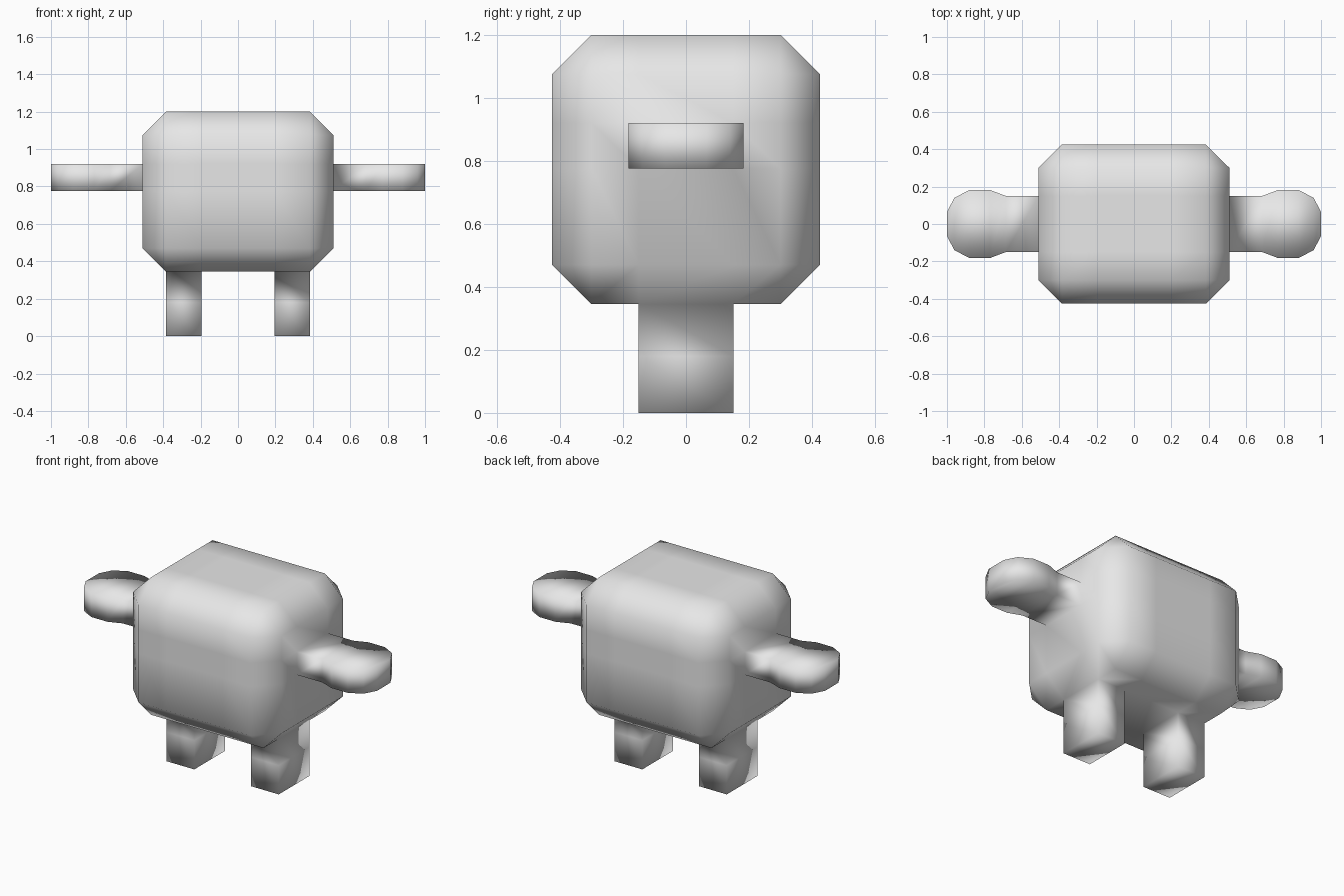
import bpy
import bmesh
from mathutils import Matrix, Vector

cube = bpy.data.objects.get("Cube")
if cube:
    bpy.data.objects.remove(cube, do_unlink=True)

# Single grey material
grey = bpy.data.materials.new("light grey")
grey.use_nodes = True
colour = (0.8, 0.8, 0.8, 1.0)
grey.diffuse_color = colour
grey.node_tree.nodes["Principled BSDF"].inputs["Base Color"].default_value = colour

HALF_X, HALF_Y, Z_LOW, Z_HIGH = 0.51, 0.425, 0.345, 1.2
CHAMFER = 0.125
LEG_INNER, LIMB_HALF = 0.195, 0.15
ARM_LOW, ARM_HIGH = 0.775, 0.92
ARM_STATIONS = [(0.685, 0.15), (0.77, 0.182), (0.88, 0.182), (0.96, 0.14), (1.0, 0.065)]

bm = bmesh.new()

# Chamfered box body
size = Matrix.Diagonal((2 * HALF_X, 2 * HALF_Y, Z_HIGH - Z_LOW, 1))
centre = Matrix.Translation((0, 0, (Z_LOW + Z_HIGH) / 2))
bmesh.ops.create_cube(bm, size=1, matrix=centre @ size)
bmesh.ops.bevel(bm, geom=bm.edges[:], offset=CHAMFER, segments=1,
                affect='EDGES', clamp_overlap=False)

# Cuts that outline where the limbs grow from
cuts = [('X', -LEG_INNER), ('X', LEG_INNER), ('Y', -LIMB_HALF), ('Y', LIMB_HALF),
        ('Z', ARM_LOW), ('Z', ARM_HIGH)]
for axis, pos in cuts:
    normal = Vector([float(axis == a) for a in 'XYZ'])
    bmesh.ops.bisect_plane(bm, geom=bm.verts[:] + bm.edges[:] + bm.faces[:],
                           plane_co=normal * pos, plane_no=normal)
bm.normal_update()


def face_at(point):
    """Face whose centre is nearest to the point."""
    return min(bm.faces, key=lambda f: (f.calc_center_median() - Vector(point)).length)


def extrude(face):
    return bmesh.ops.extrude_discrete_faces(bm, faces=[face])['faces'][0]


for side in (-1, 1):
    # Arm widening into a rounded mitten
    face = face_at((side * HALF_X, 0, (ARM_LOW + ARM_HIGH) / 2))
    for x, half_width in ARM_STATIONS:
        face = extrude(face)
        for v in face.verts:
            v.co.x = side * x
            v.co.y = half_width if v.co.y > 0 else -half_width
    # Square leg in two sections
    face = face_at((side * (LEG_INNER + HALF_X - CHAMFER) / 2, 0, Z_LOW))
    for z in (0.18, 0.0):
        face = extrude(face)
        for v in face.verts:
            v.co.z = z

bmesh.ops.recalc_face_normals(bm, faces=bm.faces[:])
for f in bm.faces:
    f.smooth = True

mesh = bpy.data.meshes.new("body_with_limbs")
bm.to_mesh(mesh)
bm.free()
mesh.materials.append(grey)
body = bpy.data.objects.new("body_with_limbs", mesh)
bpy.context.collection.objects.link(body)
